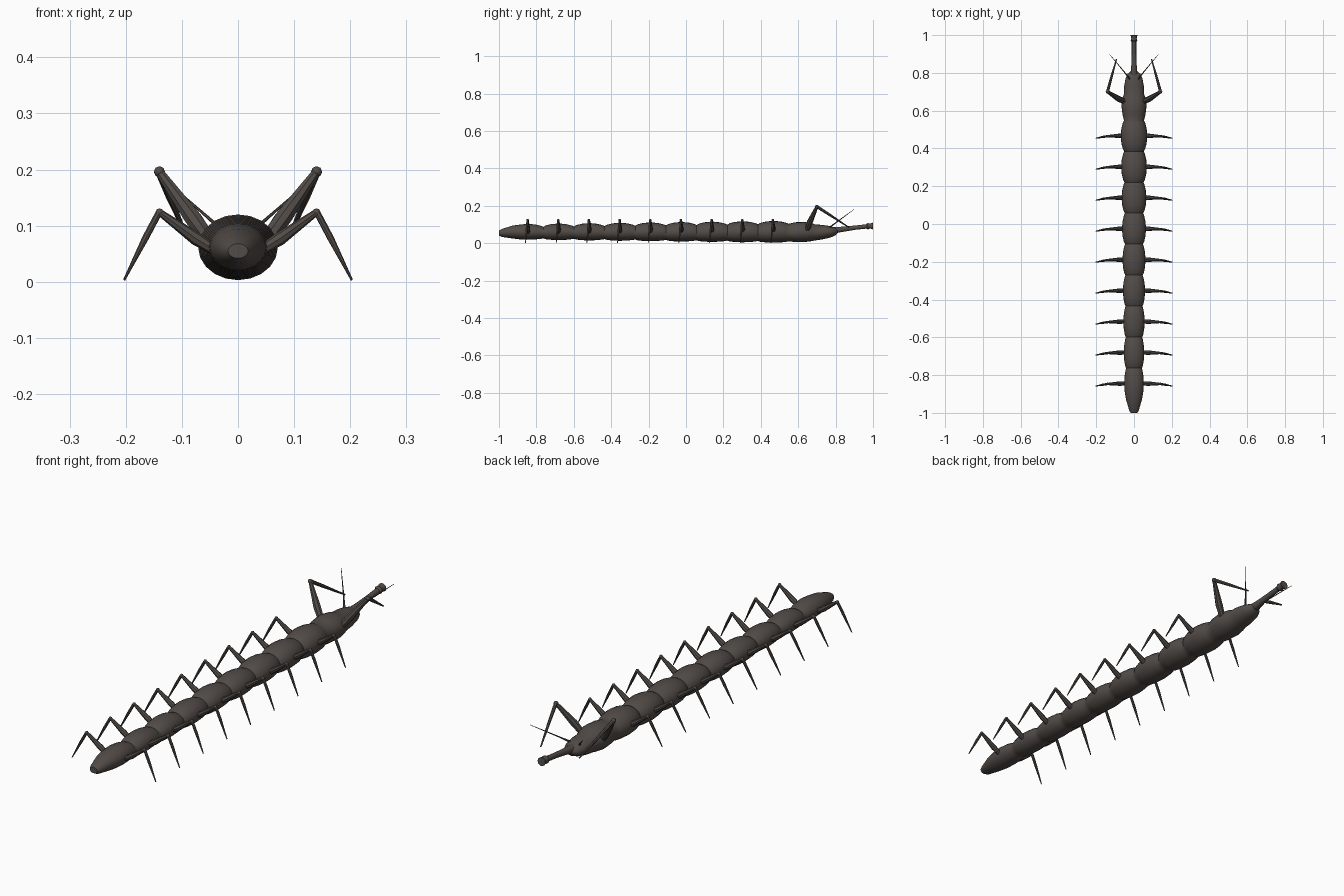
import bpy, bmesh, math
from mathutils import Vector

cube = bpy.data.objects.get("Cube")
if cube:
    bpy.data.objects.remove(cube, do_unlink=True)

shell = bpy.data.materials.new("dark brown shell")
shell.use_nodes = True
colour = (0.085, 0.072, 0.064, 1)
shell.diffuse_color = colour
shell.node_tree.nodes["Principled BSDF"].inputs["Base Color"].default_value = colour


def loft(name, rings, sides):
    """Skin closed rings given as (centre, half axis u, half axis v)."""
    bm = bmesh.new()
    loops = []
    for c, u, v in rings:
        angles = [2 * math.pi * i / sides for i in range(sides)]
        loops.append([bm.verts.new(c + u * math.cos(a) + v * math.sin(a)) for a in angles])
    for a, b in zip(loops, loops[1:]):
        for i in range(sides):
            j = (i + 1) % sides
            bm.faces.new((a[i], a[j], b[j], b[i]))
    bm.faces.new(loops[0])
    bm.faces.new(loops[-1])
    bmesh.ops.recalc_face_normals(bm, faces=bm.faces)
    mesh = bpy.data.meshes.new(name)
    bm.to_mesh(mesh)
    bm.free()
    mesh.materials.append(shell)
    ob = bpy.data.objects.new(name, mesh)
    bpy.context.collection.objects.link(ob)
    bpy.ops.object.select_all(action='DESELECT')
    ob.select_set(True)
    bpy.context.view_layer.objects.active = ob
    bpy.ops.object.shade_smooth_by_angle(angle=math.radians(40))
    return ob


def body_ring(y, half_width, bottom, top):
    return (Vector((0, y, (bottom + top) / 2)), Vector((half_width, 0, 0)),
            Vector((0, 0, (top - bottom) / 2)))


def limb(name, points, sides=8):
    """Tapered straight limb through (x, y, z, radius) points."""
    axis = (Vector(points[-1][:3]) - Vector(points[0][:3])).normalized()
    u = axis.cross(Vector((0, 0, 1))).normalized()
    v = axis.cross(u)
    return loft(name, [(Vector(p[:3]), u * p[3], v * p[3]) for p in points], sides)


def joint(name, centre, radius):
    x, y, z = centre
    steps = [-0.95, -0.6, 0, 0.6, 0.95]
    return limb(name, [(x, y + radius * s, z, radius * math.sqrt(1 - s * s)) for s in steps])


def mix(a, b, t):
    return a + (b - a) * t


# Body: tail, nine bulging segments, neck and head
FIRST, PITCH, COUNT = -0.845, 0.164, 9
rings = [body_ring(-1.0, 0.018, 0.042, 0.068), body_ring(-0.985, 0.026, 0.034, 0.076),
         body_ring(-0.93, 0.042, 0.026, 0.094)]
for k in range(COUNT):
    t = k / (COUNT - 1)
    for s in ([-0.25, 0, 0.25, 0.42, 0.5] if k == 0 else [-0.42, -0.25, 0, 0.25, 0.42, 0.5]):
        bulge = math.cos(math.pi * s) ** 0.8 if abs(s) < 0.5 else 0
        rings.append(body_ring(FIRST + PITCH * (k + s),
                               mix(0.042, 0.053, t) + mix(0.010, 0.018, t) * bulge,
                               mix(0.026, 0.010, t) - 0.007 * bulge,
                               mix(0.088, 0.104, t) + 0.016 * bulge))
rings += [body_ring(*r) for r in [
    (0.58, 0.061, 0.007, 0.112), (0.63, 0.067, 0.006, 0.114), (0.67, 0.060, 0.011, 0.108),
    (0.69, 0.053, 0.015, 0.101), (0.73, 0.052, 0.021, 0.098), (0.77, 0.045, 0.030, 0.092),
    (0.795, 0.034, 0.040, 0.084), (0.81, 0.016, 0.052, 0.076)]]
loft("segmented_body", rings, 20)

# Snout tube with a flared tip
limb("snout", [(0, 0.77, 0.068, 0.020), (0, 0.83, 0.074, 0.015), (0, 0.90, 0.083, 0.012),
               (0, 0.965, 0.090, 0.012)], 10)
limb("snout_tip", [(0, 0.962, 0.090, 0.011), (0, 0.972, 0.091, 0.018), (0, 0.984, 0.092, 0.014),
                   (0, 1.0, 0.092, 0.019)], 10)

for side, x in (("left", 1), ("right", -1)):
    # Walking legs
    for k in range(COUNT):
        y = FIRST + PITCH * k
        tag = f"{side}_{k + 1}"
        limb("thigh_" + tag, [(0.035 * x, y, 0.052, 0.009), (0.075 * x, y, 0.077, 0.012),
                              (0.14 * x, y - 0.002, 0.124, 0.006)])
        joint("knee_" + tag, (0.14 * x, y - 0.002, 0.124), 0.007)
        limb("shin_" + tag, [(0.14 * x, y - 0.002, 0.125, 0.006),
                             (0.165 * x, y - 0.006, 0.078, 0.006),
                             (0.203 * x, y - 0.013, 0.003, 0.002)])

    # Raised front arms
    limb("upper_arm_" + side, [(0.045 * x, 0.645, 0.065, 0.013), (0.080 * x, 0.662, 0.113, 0.016),
                               (0.14 * x, 0.70, 0.196, 0.008)])
    joint("elbow_" + side, (0.14 * x, 0.70, 0.196), 0.010)
    limb("forearm_" + side, [(0.14 * x, 0.70, 0.196, 0.008), (0.123 * x, 0.765, 0.154, 0.007),
                             (0.093 * x, 0.872, 0.084, 0.003)])

    # Feelers
    limb("feeler_" + side, [(0.018 * x, 0.762, 0.080, 0.005), (0.045 * x, 0.797, 0.107, 0.003),
                            (0.128 * x, 0.897, 0.180, 0.001)], 6)
